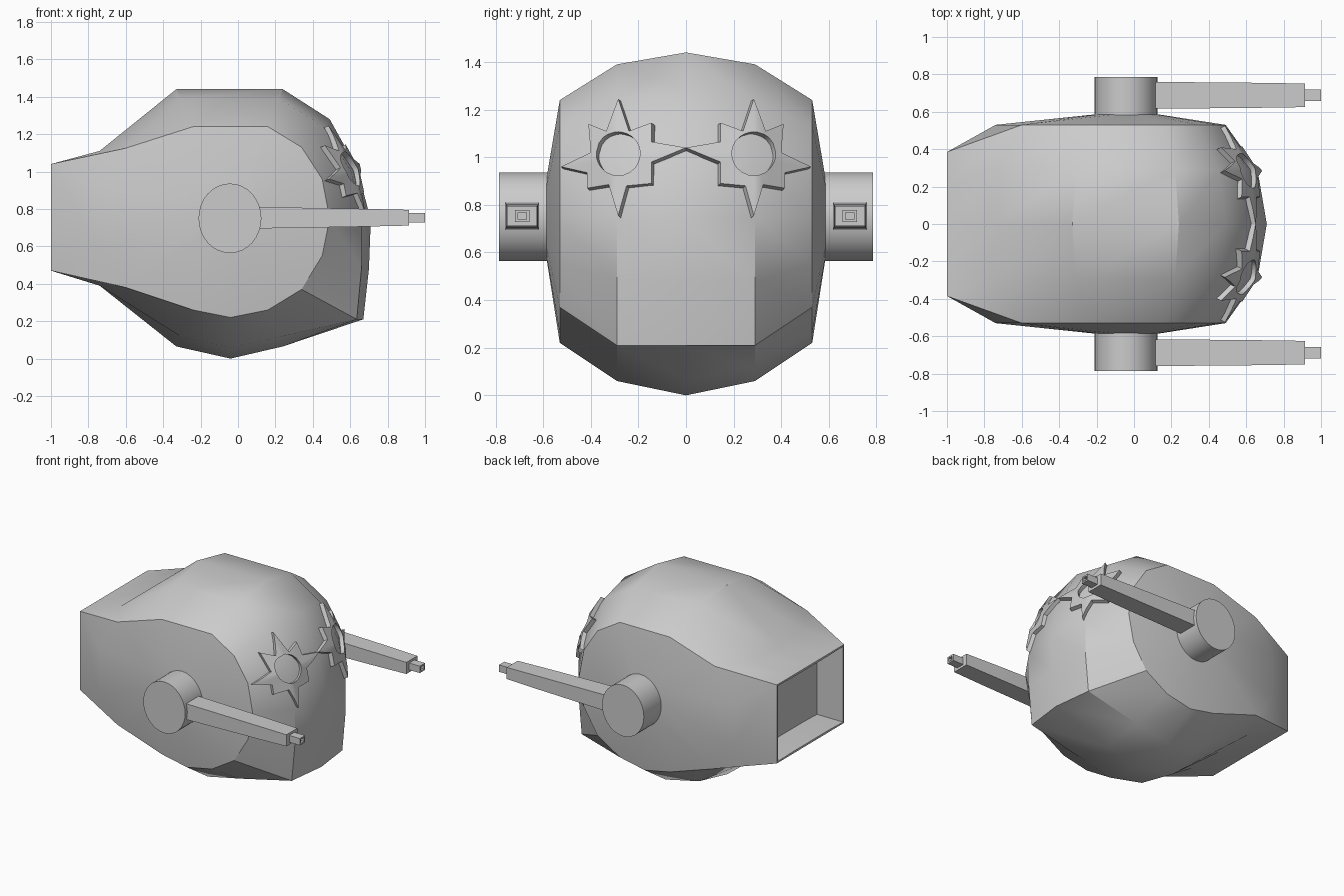
import bpy, bmesh
from math import radians, pi, cos, sin, atan2, hypot
from mathutils import Vector
from mathutils.bvhtree import BVHTree

if "Cube" in bpy.data.objects:
    bpy.data.objects.remove(bpy.data.objects["Cube"])


def finish(bm, name, angle=30):
    bmesh.ops.recalc_face_normals(bm, faces=bm.faces)
    mesh = bpy.data.meshes.new(name)
    bm.to_mesh(mesh)
    obj = bpy.data.objects.new(name, mesh)
    bpy.context.collection.objects.link(obj)
    bpy.ops.object.select_all(action='DESELECT')
    obj.select_set(True)
    bpy.context.view_layer.objects.active = obj
    bpy.ops.object.shade_smooth_by_angle(angle=radians(angle))
    return obj


# Hull profiles (x, z) at the centre, halfway and side, from rear top round to rear bottom
CENTRE = [(-1, 1.04), (-.74, 1.11), (-.33, 1.44), (.24, 1.44), (.49, 1.28), (.64, 1.01), (.71, .74),
          (.70, .48), (.67, .21), (.24, .065), (-.04, 0), (-.33, .065), (-.74, .39), (-1, .47)]
MIDDLE = [(-1, 1.04), (-.74, 1.11), (-.31, 1.39), (.22, 1.39), (.455, 1.24), (.605, 1.0), (.66, .74),
          (.66, .48), (.635, .21), (.22, .115), (-.04, .06), (-.31, .12), (-.74, .39), (-1, .47)]
SIDE = [(-1, 1.04), (-.6, 1.125), (-.24, 1.24), (.16, 1.24), (.34, 1.13), (.45, .96), (.49, .75),
        (.45, .55), (.34, .37), (.16, .26), (-.04, .22), (-.24, .26), (-.6, .38), (-1, .47)]
N = len(SIDE)

bm = bmesh.new()
cols = []
for prof, y, rear in [(SIDE, -.53, -.385), (MIDDLE, -.29, -.21), (CENTRE, 0, 0),
                      (MIDDLE, .29, .21), (SIDE, .53, .385)]:
    cols.append([bm.verts.new((x, rear if k in (0, N - 1) else y, z))
                 for k, (x, z) in enumerate(prof)])
for a, b in zip(cols, cols[1:]):
    for k in range(N - 1):
        bm.faces.new((a[k], a[k + 1], b[k + 1], b[k]))

# Bulged side panels running in to a ring around the shoulder
for col, s in ((cols[0], -1), (cols[-1], 1)):
    top = bm.verts.new((-.74, s * .53, .9))
    low = bm.verts.new((-.74, s * .53, .57))
    bm.faces.new((col[0], top, low, col[-1]))
    bm.faces.new((col[0], col[1], top))
    bm.faces.new((col[-1], low, col[-2]))
    outer = col[1:-1] + [low, top]
    inner = []
    for v in outer:
        dx, dz = v.co.x + .043, v.co.z - .75
        r = .18 / hypot(dx, dz)
        inner.append(bm.verts.new((-.043 + dx * r, s * .585, .75 + dz * r)))
    for i in range(len(outer)):
        j = (i + 1) % len(outer)
        bm.faces.new((outer[i], outer[j], inner[j], inner[i]))
    bm.faces.new(inner)

# Recessed rectangular opening at the rear
rear_face = bm.faces.new([c[0] for c in cols] + [c[-1] for c in reversed(cols)])
bmesh.ops.recalc_face_normals(bm, faces=bm.faces)
bmesh.ops.inset_individual(bm, faces=[rear_face], thickness=.015)
pocket = bmesh.ops.extrude_discrete_faces(bm, faces=[rear_face])['faces'][0]
bmesh.ops.translate(bm, verts=pocket.verts, vec=(.21, 0, 0))
tree = BVHTree.FromBMesh(bm)
finish(bm, "hull")

# Star-shaped eye surrounds lying on the front of the hull, outline in (y, z)
STAR = [(.285, 1.245), (.335, 1.11), (.41, 1.14), (.40, 1.02), (.525, .96), (.415, .935),
        (.415, .87), (.325, .885), (.285, .755), (.25, .88), (.145, .89), (.145, .98),
        (0, 1.04), (.145, 1.065), (.145, 1.145), (.24, 1.11)]
EY, EZ, ER, STEPS = .285, 1.015, .092, 5


def star_eye(s, name):
    n = Vector((.85, .4, .35)).normalized()
    outline = []
    for i, (y, z) in enumerate(STAR):
        y2, z2 = STAR[(i + 1) % len(STAR)]
        outline += [(y, z), ((y + y2) / 2, (z + z2) / 2)]
    bm = bmesh.new()

    def point(y, z, h):
        y0, z0 = y - n.y * .028, z - n.z * .028
        hit = tree.ray_cast(Vector((2, y0, z0)), Vector((-1, 0, 0)))[0]
        p = hit + n * h
        return bm.verts.new((p.x, s * p.y, p.z))

    rings = []
    for t in range(STEPS + 1):
        f = t / STEPS
        ring = []
        for y, z in outline:
            a = atan2(z - EZ, y - EY)
            ring.append((y + (EY + ER * cos(a) - y) * f, z + (EZ + ER * sin(a) - z) * f))
        rings.append(ring)
    layers = [[point(y, z, -.01) for y, z in rings[0]]]
    layers += [[point(y, z, .028) for y, z in r] for r in rings]
    layers.append([point(y, z, -.01) for y, z in rings[-1]])
    for a, b in zip(layers, layers[1:]):
        for i in range(len(a)):
            j = (i + 1) % len(a)
            bm.faces.new((a[i], a[j], b[j], b[i]))
    finish(bm, name)


# Tapered square arm: stations of (x, half width, half height), ending in a hollow nozzle
ARM = [(.08, .072, .058), (.65, .067, .048), (.915, .063, .042), (.915, .03, .025), (1, .03, .025),
       (1, .018, .014), (.94, .018, .014)]


def arm(s, name):
    bm = bmesh.new()
    rings = [[bm.verts.new((x, s * (.688 + u * w), .753 + v * h))
              for u, v in ((-1, -1), (1, -1), (1, 1), (-1, 1))] for x, w, h in ARM]
    for a, b in zip(rings, rings[1:]):
        for i in range(4):
            j = (i + 1) % 4
            bm.faces.new((a[i], a[j], b[j], b[i]))
    bm.faces.new(rings[0])
    bm.faces.new(rings[-1])
    finish(bm, name)


# Round shoulder drum
def shoulder(s, name):
    bm = bmesh.new()
    rings = [[bm.verts.new((-.043 + .168 * cos(2 * pi * i / 32), s * y,
                            .75 + .186 * sin(2 * pi * i / 32))) for i in range(32)]
             for y in (.56, .785)]
    for i in range(32):
        j = (i + 1) % 32
        bm.faces.new((rings[0][i], rings[0][j], rings[1][j], rings[1][i]))
    for r in rings:
        bm.faces.new(r)
    finish(bm, name)


for side, label in ((-1, "right"), (1, "left")):
    star_eye(side, "eye_surround_" + label)
    shoulder(side, "shoulder_" + label)
    arm(side, "arm_" + label)
